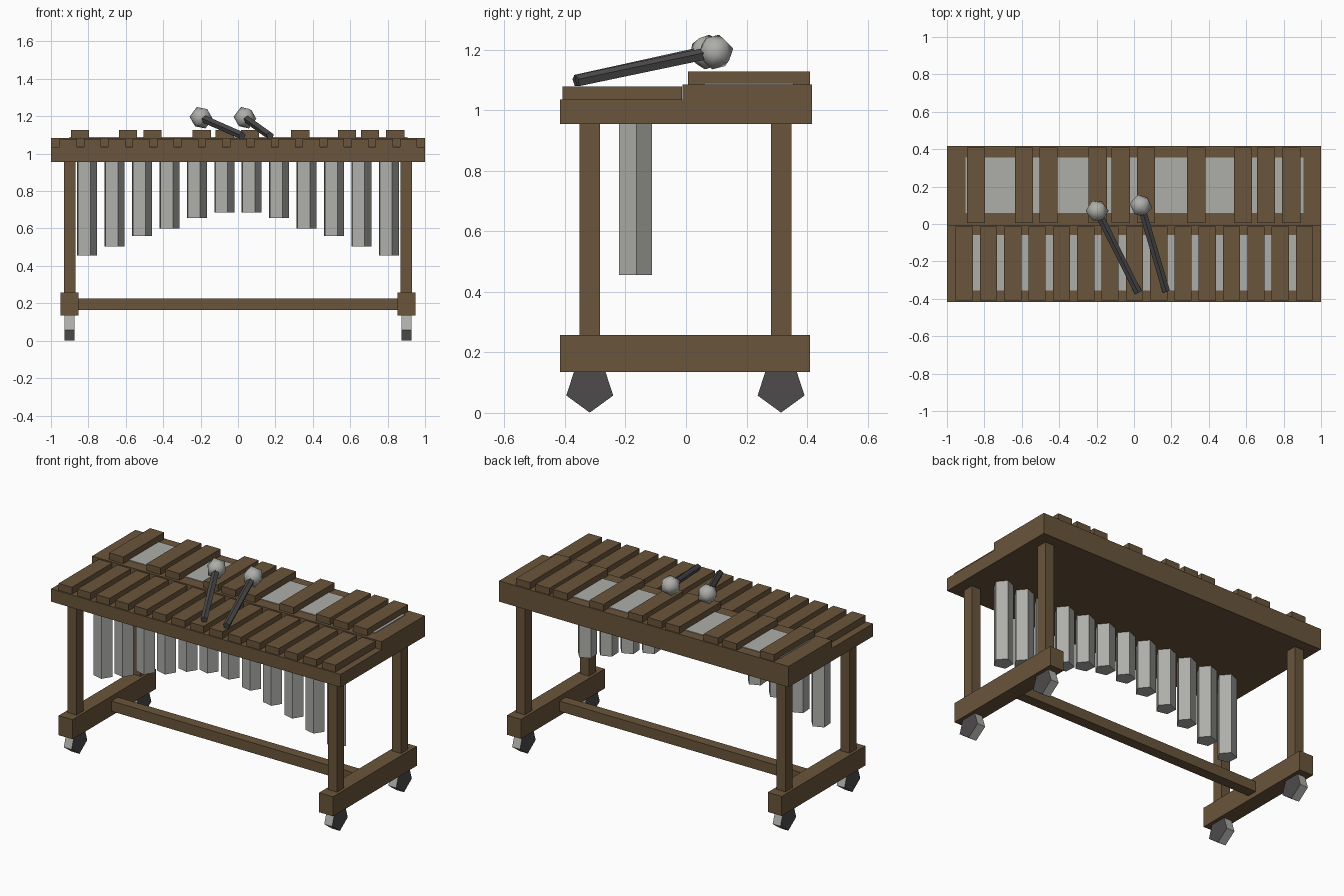
import bpy, math
from mathutils import Vector

if "Cube" in bpy.data.objects:
    bpy.data.objects.remove(bpy.data.objects["Cube"])


def material(name, rgb):
    m = bpy.data.materials.new(name)
    m.use_nodes = True
    m.diffuse_color = (*rgb, 1)
    m.node_tree.nodes["Principled BSDF"].inputs["Base Color"].default_value = (*rgb, 1)
    return m


wood = material("brown wood", (0.143, 0.09, 0.043))
metal = material("light grey metal", (0.42, 0.42, 0.40))
dark = material("dark grey", (0.075, 0.07, 0.07))


def prism(name, outline, start, extrude, mat):
    """Closed outline (3D points) swept along a vector."""
    a = [Vector(p) + Vector(start) for p in outline]
    n = len(a)
    verts = a + [p + Vector(extrude) for p in a]
    faces = [tuple(reversed(range(n))), tuple(range(n, 2 * n))]
    faces += [(i, (i + 1) % n, (i + 1) % n + n, i + n) for i in range(n)]
    mesh = bpy.data.meshes.new(name)
    mesh.from_pydata(verts, [], faces)
    mesh.materials.append(mat)
    obj = bpy.data.objects.new(name, mesh)
    bpy.context.collection.objects.link(obj)
    return obj


def box(name, x, y, z, mat):
    outline = [(x[0], y[0], 0), (x[1], y[0], 0), (x[1], y[1], 0), (x[0], y[1], 0)]
    return prism(name, outline, (0, 0, z[0]), (0, 0, z[1] - z[0]), mat)


def ring(radius, turn, sides=5):
    angles = [math.radians(turn) + i * math.tau / sides for i in range(sides)]
    return [(radius * math.cos(a), radius * math.sin(a)) for a in angles]


# Stepped frame
step = [(-0.416, 0.955), (0.416, 0.955), (0.416, 1.085),
        (-0.012, 1.085), (-0.012, 1.035), (-0.416, 1.035)]
prism("frame", [(0, y, z) for y, z in step], (-1, 0, 0), (2, 0, 0), wood)

# Metal panels under the bars
box("front_panel", (-0.9, 0.9), (-0.355, -0.06), (1.034, 1.039), metal)
box("back_panel", (-0.9, 0.905), (0.06, 0.355), (1.084, 1.089), metal)

# Front and back rows of bars
for i in range(15):
    x = -0.908 + i * 0.13
    box("front_bar", (x - 0.046, x + 0.046), (-0.408, -0.013), (1.034, 1.078), wood)
for x in (-0.845, -0.588, -0.457, -0.193, -0.07, 0.064, 0.332, 0.583, 0.706, 0.84):
    box("back_bar", (x - 0.049, x + 0.049), (0.006, 0.409), (1.084, 1.127), wood)

# Resonator tubes, longest at the ends
bottoms = (0.685, 0.655, 0.60, 0.56, 0.505, 0.455)
for i, low in enumerate(bottoms):
    for side in (-1, 1):
        x = side * (0.073 + i * 0.1467) - 0.004
        prism("resonator_tube", [(px, py, 0) for px, py in ring(0.058, 4)],
              (x, -0.168, low), (0, 0, 0.96 - low), metal)

# Legs, feet and wheels
for side in (-1, 1):
    x = side * 0.9
    box("foot", (x - 0.048, x + 0.048), (-0.416, 0.41), (0.135, 0.257), wood)
    for y in (-0.318, 0.314):
        box("leg", (x - 0.031, x + 0.031), (y - 0.034, y + 0.034), (0.25, 0.96), wood)
        wheel = prism("wheel", [(0, a, b) for a, b in ring(0.0815, -90)],
                      (x - 0.027, y, 0.0825), (0.054, 0, 0), metal)
        wheel.data.materials.append(dark)
        for f in wheel.data.polygons:
            f.material_index = 1 if abs(f.normal.x) > 0.9 else 0

# Long stretcher between the feet
box("stretcher", (-0.86, 0.86), (-0.032, 0.032), (0.163, 0.227), wood)

# Mallets
mallets = [((0.022, -0.365, 1.096), (-0.197, 0.07, 1.192)),
           ((0.172, -0.36, 1.096), (0.037, 0.098, 1.192))]
for tail, head in mallets:
    tail, head = Vector(tail), Vector(head)
    q = (head - tail).to_track_quat("Z", "Y")
    prism("mallet_stick", [q @ Vector((a, b, 0)) for a, b in ring(0.021, 90)],
          tail, head - tail, dark)
    bpy.ops.mesh.primitive_ico_sphere_add(subdivisions=1, radius=0.062, location=head,
                                          rotation=q.to_euler())
    ball = bpy.context.object
    ball.name = "mallet_head"
    ball.data.materials.append(metal)
    bpy.ops.object.shade_smooth()
